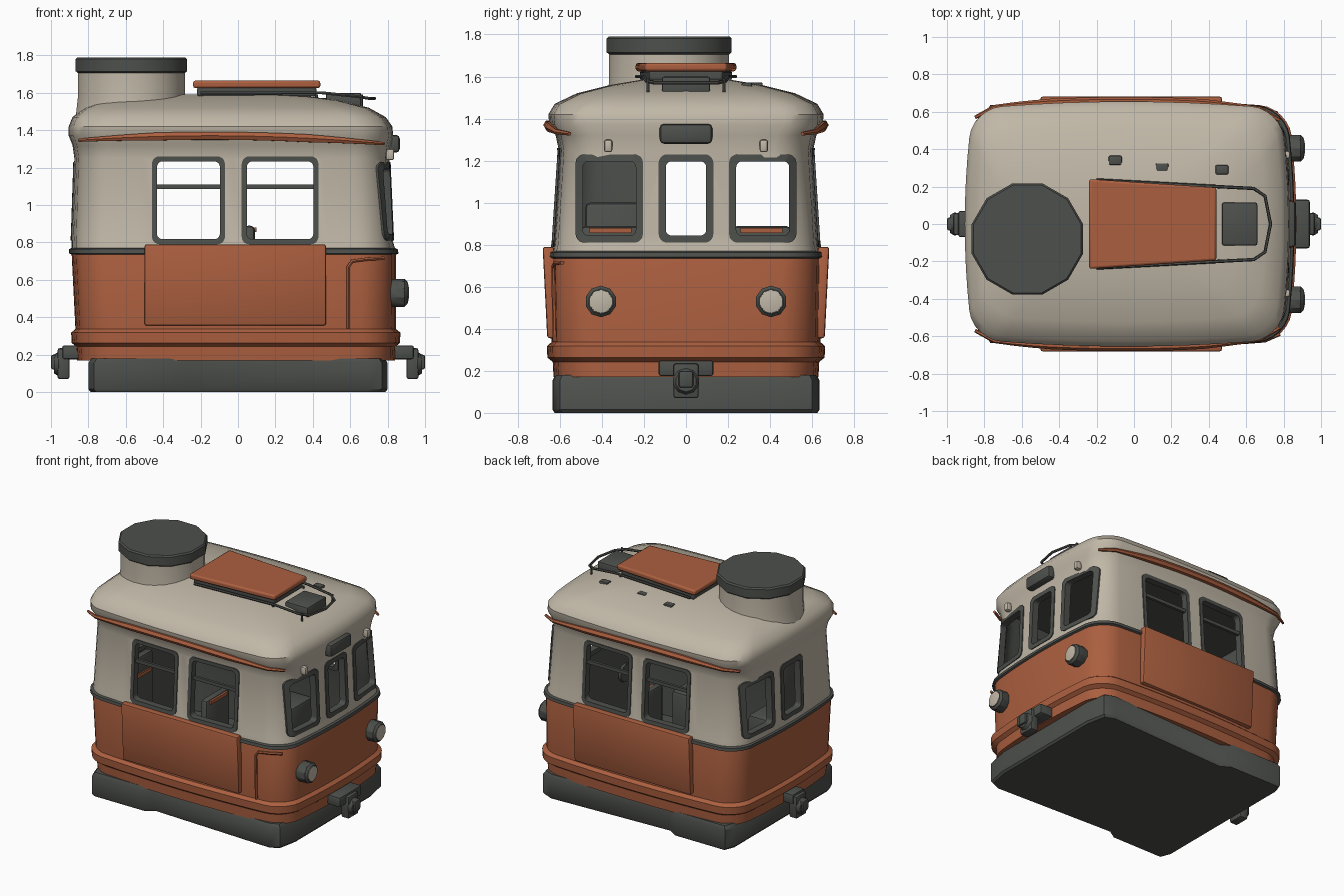
import bpy, bmesh, math
from mathutils import Vector

if "Cube" in bpy.data.objects:
    bpy.data.objects.remove(bpy.data.objects["Cube"])

def material(name, col):
    m = bpy.data.materials.new(name)
    m.diffuse_color = (*col, 1)
    m.use_nodes = True
    m.node_tree.nodes["Principled BSDF"].inputs["Base Color"].default_value = m.diffuse_color
    return m

DARK = material("dark grey", (0.075, 0.08, 0.072))
ORANGE = material("burnt orange", (0.41, 0.115, 0.05))
CREAM = material("cream", (0.53, 0.475, 0.385))

def add(name, bm, mats):
    bmesh.ops.recalc_face_normals(bm, faces=bm.faces)
    me = bpy.data.meshes.new(name)
    bm.to_mesh(me)
    bm.free()
    for m in mats:
        me.materials.append(m)
    ob = bpy.data.objects.new(name, me)
    bpy.context.collection.objects.link(ob)
    return ob

def loft(name, loops, mats, closed=False):
    """Skin a list of equal-length loops; ends are capped, or joined if closed."""
    bm = bmesh.new()
    rings = [[bm.verts.new(p) for p in lp] for lp in loops]
    n = len(rings[0])
    pairs = list(zip(rings, rings[1:])) + ([(rings[-1], rings[0])] if closed else [])
    for a, b in pairs:
        for i in range(n):
            j = (i + 1) % n
            bm.faces.new((a[i], a[j], b[j], b[i]))
    if not closed:
        bm.faces.new(rings[0])
        bm.faces.new(rings[-1])
    return add(name, bm, mats)

def box(name, lo, hi, mat, bevel=0.012):
    bm = bmesh.new()
    bmesh.ops.create_cube(bm, size=1)
    for v in bm.verts:
        v.co = [(l + h) / 2 + c * (h - l) for l, h, c in zip(lo, hi, v.co)]
    if bevel:
        bmesh.ops.bevel(bm, geom=bm.edges[:], offset=bevel, segments=2, affect='EDGES', profile=0.5)
    return add(name, bm, [mat])

def drum(name, centre, stations, mat, sides, axis='Z'):
    """Turned shape: stations are (distance along axis, radius)."""
    loops = []
    for d, r in stations:
        lp = []
        for i in range(sides):
            a = 2 * math.pi * (i + 0.5) / sides
            p = Vector((r * math.cos(a), r * math.sin(a), d))
            lp.append(Vector(centre) + (p if axis == 'Z' else Vector((p.z, p.x, p.y))))
        loops.append(lp)
    return loft(name, loops, [mat])

def tube(name, pts, radius, mat, taper=None):
    cu = bpy.data.curves.new(name, 'CURVE')
    cu.dimensions, cu.bevel_depth, cu.bevel_resolution, cu.use_fill_caps = '3D', radius, 1, True
    sp = cu.splines.new('POLY')
    sp.points.add(len(pts) - 1)
    for i, p in enumerate(pts):
        sp.points[i].co = (*p, 1)
        sp.points[i].radius = taper[i] if taper else 1
    tmp = bpy.data.objects.new(name, cu)
    me = bpy.data.meshes.new_from_object(tmp)
    bpy.data.objects.remove(tmp)
    me.materials.clear()
    me.materials.append(mat)
    bpy.context.collection.objects.link(bpy.data.objects.new(name, me))

# Body cross-sections: z, rear x, front x, half width
LEVELS = [(.17, -.86, .84, .63), (.35, -.87, .845, .64), (.75, -.89, .845, .648),
          (.80, -.89, .83, .634), (1.25, -.875, .81, .605), (1.32, -.885, .82, .62),
          (1.37, -.905, .83, .65), (1.42, -.905, .825, .655), (1.47, -.885, .79, .625),
          (1.52, -.82, .70, .52), (1.56, -.72, .54, .36), (1.59, -.5, .3, .18)]

def section(z):
    for a, b in zip(LEVELS, LEVELS[1:]):
        if z <= b[0]:
            t = max(0, (z - a[0]) / (b[0] - a[0]))
            return [a[i] + t * (b[i] - a[i]) for i in (1, 2, 3)]
    return LEVELS[-1][1:]

def rounded(w, h, r, arc=5, sub=1):
    """Rounded rectangle about the origin, sides subdivided."""
    base = []
    for k, (sx, sy) in enumerate([(1, 1), (-1, 1), (-1, -1), (1, -1)]):
        for i in range(arc + 1):
            a = math.pi / 2 * (k + i / arc)
            base.append(Vector((sx * (w / 2 - r) + r * math.cos(a), sy * (h / 2 - r) + r * math.sin(a))))
    out = []
    for i, p in enumerate(base):
        q = base[(i + 1) % len(base)]
        n = sub if i % (arc + 1) == arc else 1
        out += [p.lerp(q, j / n) for j in range(n)]
    return out

def hull(z, grow=0.0):
    """Plan outline of the body at a height, with gently bowed sides."""
    x0, x1, hy = section(z)
    x0, x1, hy = x0 - grow, x1 + grow, hy + grow
    cx, hx = (x0 + x1) / 2, (x1 - x0) / 2
    return [(cx + p.x * (1 - .05 * (p.y / hy) ** 2), p.y * (1 - .06 * (p.x / hx) ** 2), z)
            for p in rounded(2 * hx, 2 * hy, min(.16, hy * .7), 6, 8)]

def corner_loss(t, half):
    d = min(.155, max(0, abs(t) - half + .16))
    return .16 - math.sqrt(.16 ** 2 - d * d)

def side_y(x, z):
    x0, x1, hy = section(z)
    cx, hx = (x0 + x1) / 2, (x1 - x0) / 2
    return (hy - corner_loss(x - cx, hx)) * (1 - .06 * ((x - cx) / hx) ** 2)

def end_x(y, z, s):
    x0, x1, hy = section(z)
    cx, hx = (x0 + x1) / 2, (x1 - x0) / 2
    return cx + s * (hx - corner_loss(y / .945, hy)) * (1 - .05 * (y / hy) ** 2)

# Hollow body shell: orange below the belt, cream above, dark lining
body = loft("body_shell", [hull(l[0]) for l in LEVELS], [DARK, ORANGE, CREAM])
for f in body.data.polygons:
    f.material_index = 1 if f.center.z < .75 else 2
shell = body.modifiers.new("wall", 'SOLIDIFY')
shell.thickness, shell.offset, shell.material_offset = .035, -1, -2

# Windows: opening centre, outer frame width, and the walls they are in
ZS, HS, ZE, HE = 1.025, .47, 1.02, .42
SIDE = [(-.265, .39), (.225, .41)]
ENDS = [(-.365, .32, (1,)), (0, .26, (1, -1)), (.365, .32, (1, -1))]
cutters = []
for c, w in SIDE:
    o = rounded(w - .03, HS - .03, .03)
    cutters.append(loft("window_cutter", [[(c + p.x, y, ZS + p.y) for p in o] for y in (-1, 1)], [DARK]))
for c, w, ends in ENDS:
    o = rounded(w - .03, HE - .03, .03)
    cutters.append(loft("window_cutter", [[(x, c + p.x, ZE + p.y) for p in o]
                                          for x in (-1.2 if -1 in ends else .4, 1.2)], [DARK]))
for cut in cutters:
    m = body.modifiers.new("opening", 'BOOLEAN')
    m.operation, m.solver, m.object = 'DIFFERENCE', 'EXACT', cut
bpy.context.view_layer.update()
solid = bpy.data.meshes.new_from_object(body.evaluated_get(bpy.context.evaluated_depsgraph_get()))
body.modifiers.clear()
body.data = solid
for cut in cutters:
    bpy.data.objects.remove(cut)
loft("ceiling", [hull(z, -.03) for z in (1.38, 1.4)], [DARK])

# Window frames following the walls
def frame(name, w, h, rim, place):
    loops = []
    for inset, d in ((0, .006), (rim, .006), (rim, -.045), (0, -.045)):
        loops.append([place(p.x, p.y, d) for p in rounded(w - 2 * inset, h - 2 * inset, .04 - inset * .4)])
    loft(name, loops, [DARK], closed=True)

for s in (-1, 1):
    for c, w in SIDE:
        frame("side_window_frame", w, HS, .027,
              lambda u, v, d: (c + u, s * (side_y(c + u, ZS + v) + d), ZS + v))
        y = s * (side_y(c, 1.1) - .02)
        box("window_bar", (c - w / 2 + .02, y - .01, 1.085), (c + w / 2 - .02, y + .01, 1.11), DARK, 0)
for c, w, ends in ENDS:
    for s in ends:
        frame("end_window_frame", w, HE, .034,
              lambda u, v, d: (end_x(c + u, ZE + v, s) + s * d, c + u, ZE + v))

# Dark belt and orange lower bumper rail
def rail(name, z0, z1, grow, mat):
    e = (z1 - z0) * .25
    loft(name, [hull(z0, -.01), hull(z0 + e, grow), hull(z1 - e, grow), hull(z1, -.01)], [mat], closed=True)

rail("belt_rail", .73, .775, .013, DARK)
rail("bumper_rail", .235, .345, .024, ORANGE)

# Stepped undercarriage
half = [(-.8, -.56), (-.77, -.635), (-.35, -.635), (-.28, -.59), (.7, -.63), (.77, -.6), (.8, -.45)]
plan = half + [(x, -y) for x, y in reversed(half)]
loft("undercarriage", [[(x * k, y * k, z) for x, y in plan] for z, k in ((0, .985), (.015, 1), (.155, 1), (.18, .98))], [DARK])

# Side panels leaning out at the top, roof-edge stripes, grab pipe
for s in (-1, 1):
    panel = box("side_panel", (-.5, min(s * .605, s * .66), .355), (.47, max(s * .605, s * .66), .79), ORANGE, .012)
    for v in panel.data.vertices:
        v.co.y += s * .022 * (v.co.z - .355) / .435
    stripe = []
    for i in range(17):
        x = -.85 + 1.63 * i / 16
        z = 1.37 - .042 * ((x + .15) / .93) ** 2
        stripe.append((x, s * (side_y(x, z + .01) + .004), z))
    tube("roof_stripe", stripe, .024, ORANGE,
         [.4 + .6 * min(1, 4 * i / 16, 4 * (16 - i) / 16) for i in range(17)])
tube("grab_pipe", [(x, -side_y(x, z) - .004, z) for x, z in ((.78, .715), (.7, .712), (.61, .7), (.59, .67), (.59, .34))],
     .01, ORANGE)

# Roof drum with its cap
drum("roof_drum", (-.57, -.08, 0), [(1.42, .31), (1.5, .297), (1.58, .288), (1.72, .288)], CREAM, 24)
drum("drum_cap", (-.57, -.08, 0), [(1.705, .295), (1.715, .308), (1.78, .308), (1.79, .298)], DARK, 12)

# Roof hatch, tray and pickup rails
def slab(name, z0, z1, grow, mat):
    pl = [(-.24 - grow, -.24 - grow), (.44 + grow, -.195 - grow), (.44 + grow, .195 + grow), (-.24 - grow, .24 + grow)]
    ob = loft(name, [[(x, y, z) for x, y in pl] for z in (z0, z1)], [mat])
    b = ob.modifiers.new("soft_edges", 'BEVEL')
    b.width, b.segments = .012, 2
slab("hatch_tray", 1.58, 1.63, -.02, DARK)
slab("roof_hatch", 1.625, 1.665, 0, ORANGE)
tube("pickup_rail", [(-.2, -.235, 1.6), (.45, -.2, 1.6), (.64, -.19, 1.58), (.7, -.15, 1.57), (.73, 0, 1.57),
                     (.7, .15, 1.57), (.64, .19, 1.58), (.45, .2, 1.6), (-.2, .235, 1.6)], .009, DARK)
for s in (-1, 1):
    for x in (.42, .66):
        tube("rail_post", [(x, s * .18, 1.49), (x, s * .18, 1.59)], .008, DARK)
box("pickup_box", (.47, -.115, 1.51), (.66, .115, 1.6), DARK)
for x, y in ((-.1, .34), (.15, .3), (.47, .29)):
    box("roof_fitting", (x - .035, y - .025, 1.53), (x + .035, y + .025, 1.572), DARK, .008)

# Destination box and headlights
box("sign_box", (.78, -.125, 1.28), (.865, .125, 1.375), DARK, .02)
for s in (-1, 1):
    drum("headlight", (0, s * .405, .53), [(.78, .065), (.8, .075), (.89, .075), (.905, .06)], DARK, 10, 'X')
    drum("headlight_lens", (0, s * .405, .53), [(.89, .058), (.908, .055), (.913, .03)], CREAM, 10, 'X')
    box("wiper_mount", (.79, s * .37 - .02, 1.24), (.835, s * .37 + .02, 1.3), CREAM)

# Couplers at both ends
for s in (-1, 1):
    wid = .13 if s > 0 else .07
    for name, a, b, hy, z0, z1 in (("coupler_bracket", .78, .94, wid, .175, .25),
                                   ("coupler_block", .9, .965, .06, .07, .235),
                                   ("coupler_hook", .95, 1.0, .035, .12, .2)):
        x0, x1 = sorted((s * a, s * b))
        box(name, (x0, -hy, z0), (x1, hy, z1), DARK)
    drum("coupler_hub", (0, 0, .15), [(s * .9, .05), (s * .96, .065), (s * .985, .05)], DARK, 10, 'X')

# Seats inside
for x, y, top in ((-.62, -.34, 1.0), (.03, -.36, .89), (.03, .36, .89)):
    box("seat_back", (x, y - .14, .18), (x + .06, y + .14, top), DARK, .025)
    box("seat_cushion", (x, y - .14, .18), (x + .25, y + .14, .6), DARK, .025)
    box("seat_trim", (x + .055, y - .1, .855), (x + .07, y + .1, .88), ORANGE, 0)

# Smooth shading with crisp edges
for ob in bpy.context.collection.objects:
    ob.select_set(True)
    bpy.context.view_layer.objects.active = ob
bpy.ops.object.shade_smooth_by_angle(angle=math.radians(35))
